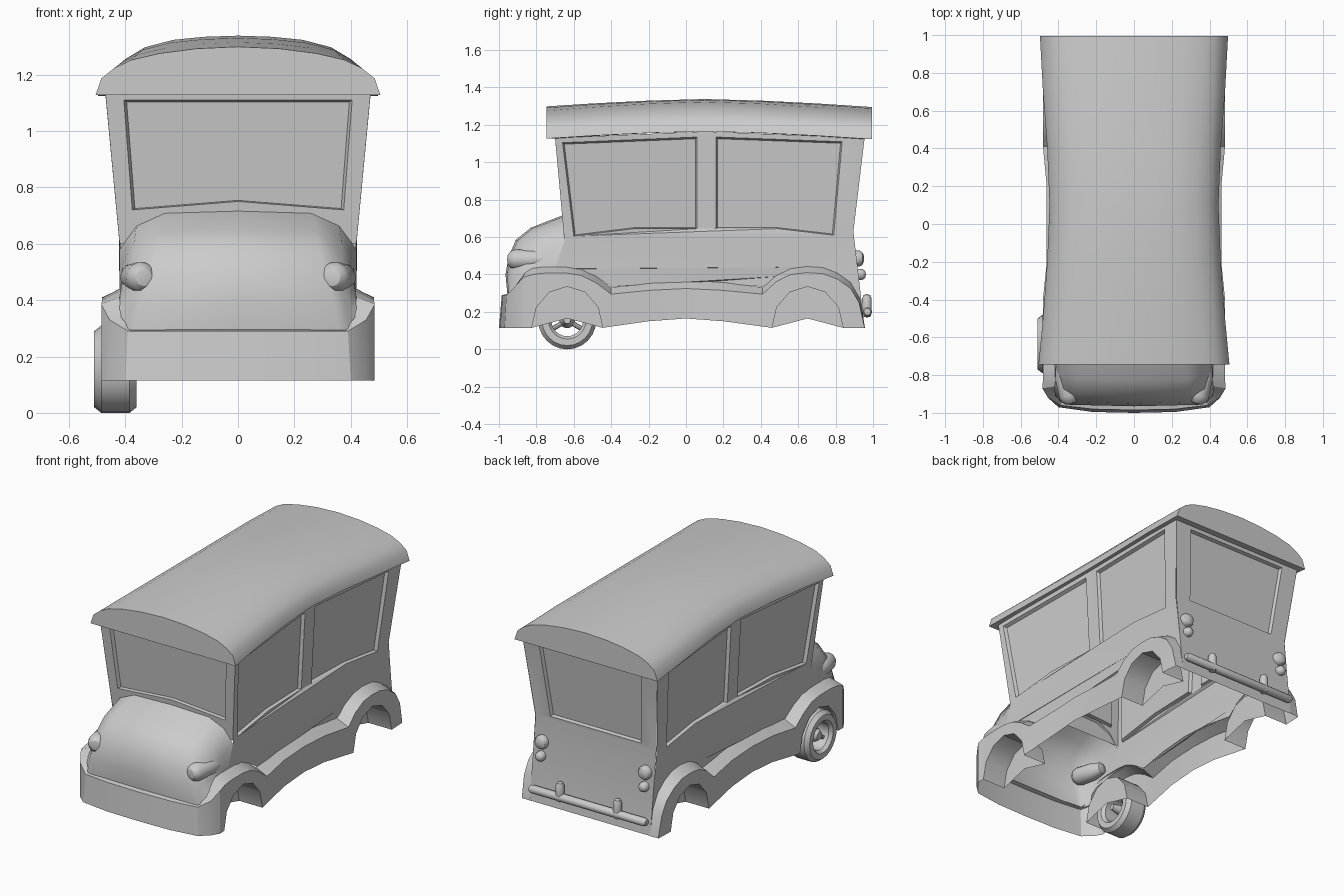
import bpy, bmesh, math
from mathutils import Vector
from mathutils.geometry import tessellate_polygon

if "Cube" in bpy.data.objects:
    bpy.data.objects.remove(bpy.data.objects["Cube"])


def make(name, verts, faces, mirror=False, angle=32, flip=False):
    me = bpy.data.meshes.new(name)
    me.from_pydata([tuple(v) for v in verts], [], faces)
    bm = bmesh.new()
    bm.from_mesh(me)
    bmesh.ops.remove_doubles(bm, verts=bm.verts, dist=0.0005)
    bmesh.ops.recalc_face_normals(bm, faces=bm.faces)
    if flip:
        bmesh.ops.reverse_faces(bm, faces=bm.faces)
    bm.to_mesh(me)
    bm.free()
    me.shade_smooth()
    me.set_sharp_from_angle(angle=math.radians(angle))
    ob = bpy.data.objects.new(name, me)
    bpy.context.collection.objects.link(ob)
    if mirror:
        ob.modifiers.new("mirror", 'MIRROR').merge_threshold = 0.0005
    return ob


def grid(rows):
    n = len(rows[0])
    verts = [p for r in rows for p in r]
    faces = [(i*n+j, i*n+j+1, (i+1)*n+j+1, (i+1)*n+j)
             for i in range(len(rows)-1) for j in range(n-1)]
    return verts, faces


def panel(name, outer, holes, place, mirror=False):
    """Wall with recessed window panes; place(u, v, depth) gives the 3D point."""
    loops = [[Vector((u, v, 0)) for u, v in lp] for lp in [outer] + holes]
    flat = [p for lp in loops for p in lp]
    verts = [place(p.x, p.y, 0) for p in flat]
    faces = [tuple(t) for t in tessellate_polygon(loops)]
    base = len(outer)
    for h in holes:
        n, k = len(h), len(verts)
        cu, cv = sum(p[0] for p in h)/n, sum(p[1] for p in h)/n
        verts += [place(cu+(u-cu)*.975, cv+(v-cv)*.97, .02) for u, v in h]
        faces += [(base+i, base+(i+1) % n, k+(i+1) % n, k+i) for i in range(n)]
        faces.append(tuple(range(k, k+n)))
        base += n
    return make(name, verts, faces, mirror, 15)


def lathe(name, prof, origin, axis, segs=16, mirror=True):
    q = Vector((0, 0, 1)).rotation_difference(Vector(axis).normalized())
    rows = [[Vector(origin) + q @ Vector((r*math.cos(a), r*math.sin(a), h))
             for a in [2*math.pi*i/segs for i in range(segs+1)]] for r, h in prof]
    return make(name, *grid(rows), mirror=mirror)


def body_x(y, z):
    t = max(0, (z-.6)/.525)
    s = max(0, 1-abs(y-.1)/.8)
    return (.42+.05*t)*(1-s) + (.395+.027*t)*s


def rear_y(z):
    return .895 + .06*((z-.63)/.5 if z > .63 else (.63-z)/.515)


# side walls with two windows each
side = [(-.71, .43), (-.65, .58), (-.70, 1.13), (.1, 1.165), (.955, 1.13), (.895, .63),
        (rear_y(.4), .4), (.955, .115), (.88, .35), (.8, .41), (.645, .44), (.5, .39),
        (.41, .335), (.1, .36), (-.4, .335), (-.48, .39), (-.57, .43)]
win1 = [(-.66, 1.105), (.06, 1.135), (.06, .645), (-.28, .645), (-.60, .605)]
win2 = [(.16, 1.135), (.835, 1.11), (.79, .61), (.49, .645), (.16, .645)]
panel("side_wall", side, [win1, win2], lambda u, v, d: (body_x(u, v)-d, u, v), True)

# front and rear walls
panel("windscreen_wall", [(-.42, .6), (-.47, 1.13), (.47, 1.13), (.42, .6)],
      [[(-.405, 1.11), (.405, 1.11), (.375, .72), (0, .75), (-.375, .72)]],
      lambda u, v, d: (u, -.65-.05*(v-.6)/.525+d, v))
panel("rear_wall", [(-.42, .115), (-.42, .63), (-.47, 1.13), (.47, 1.13), (.42, .63), (.42, .115)],
      [[(-.355, 1.10), (.355, 1.10), (.315, .65), (-.315, .65)]],
      lambda u, v, d: (u, rear_y(v)-d, v))

# roof: arched section that narrows and rises toward the middle
ends = [(.508, 1.125), (.487, 1.185), (.44, 1.222), (.38, 1.25), (.28, 1.273), (.15, 1.29), (0, 1.297)]
mids = [(.447, 1.165), (.435, 1.215), (.40, 1.255), (.33, 1.297), (.23, 1.323), (.12, 1.334), (0, 1.338)]
rows = []
for y in (-.745, -.5, -.2, .1, .4, .7, .995):
    t = 1-abs((y-.1)/.87)**1.5
    half = [((a[0]+(b[0]-a[0])*t)*(.975 if y > .9 else 1), y, a[1]+(b[1]-a[1])*t)
            for a, b in zip(ends, mids)]
    rows.append(half + [(-x, yy, z) for x, yy, z in half[-2::-1]])
v, f = grid(rows)
n = len(rows[0])
f += [tuple(range(n)), tuple(range(len(v)-n, len(v)))]
rim = [r[0] for r in rows] + [r[-1] for r in reversed(rows)]
k, m = len(v), len(rim)
v += rim + [(x*.9, .125+(y-.125)*.93, z) for x, y, z in rim]
f += [(k+i, k+(i+1) % m, k+m+(i+1) % m, k+m+i) for i in range(m)]
make("roof", v, f)

# hood: centre point, corner, side and lower edge of each row
hood = [((-.65, .72), .26, (.36, -.65, .665), (.42, -.65, .58), (.42, -.70, .43)),
        ((-.83, .65), .28, (.37, -.80, .60), (.41, -.74, .53), (.42, -.76, .42)),
        ((-.91, .585), .29, (.37, -.87, .54), (.41, -.80, .48), (.42, -.82, .41)),
        ((-.95, .49), .31, (.37, -.91, .46), (.41, -.86, .43), (.42, -.86, .40)),
        ((-.965, .40), .34, (.38, -.93, .38), (.405, -.90, .37), (.42, -.89, .37)),
        ((-.955, .295), .36, (.39, -.94, .295), (.405, -.92, .3), (.42, -.91, .31))]
make("hood", *grid([[(0, c[0], c[1]), (w, c[0]+.008, c[1]-.005), a, b, d]
                    for c, w, a, b, d in hood]), mirror=True, angle=45)

# front bumper running into fenders and sills: inner top, outer top, outer bottom
st = [((0, -.955, .295), (0, -.985, .29), (0, -1, .115)),
      ((.22, -.952, .295), (.22, -.98, .29), (.22, -.995, .115)),
      ((.38, -.94, .295), (.39, -.96, .29), (.40, -.97, .115)),
      ((.415, -.91, .34), (.455, -.92, .33), (.455, -.92, .115)),
      ((.42, -.86, .41), (.485, -.87, .385), (.485, -.87, .115))]
tops1 = [(-.82, .40), (-.76, .407), (-.70, .408), (-.635, .407), (-.56, .395), (-.48, .355), (-.40, .295)]
tops2 = [(.41, .295), (.48, .36), (.56, .40), (.645, .41), (.73, .405), (.81, .375), (.88, .325)]
arches = []


def add_arch(cy, tops):
    pts = []
    for i, (y, z) in enumerate(tops):
        a = math.pi*(1-i/6)
        b = (cy+.19*math.cos(a), .115+.22*math.sin(a))
        pts.append(b)
        st.append(((body_x(y, z)-.005, y, z+.035), (.482, y, z), (.482, *b)))
    arches.append(pts)


add_arch(-.635, tops1)
for y, z, b in ((-.2, .315, .15), (0, .325, .165), (.2, .315, .15)):
    st.append(((body_x(y, z)-.005, y, z+.045), (.462, y, z), (.462, y, b)))
add_arch(.65, tops2)
st.append(((.42, .93, .27), (.48, .925, .25), (.48, .90, .115)))
st.append(((.42, .957, .115), (.475, .955, .115), (.475, .953, .113)))
make("fender_and_bumper", *grid(st), mirror=True, angle=25)

# wheel wells: tunnel plus inner wall
for name, pts in zip(("front_wheel_well", "rear_wheel_well"), arches):
    v, f = grid([[(.482, *p) for p in pts], [(.32, *p) for p in pts]])
    k = len(v)
    cy = (pts[0][0]+pts[-1][0])/2
    v.append((.32, cy, .165))
    f += [(k, 7+i, 8+i) for i in range(6)]
    make(name, v, f, True, flip=True)

# headlights
lathe("headlight", [(0, 0), (.03, .006), (.047, .022), (.055, .045), (.052, .15), (.035, .21), (0, .225)],
      (.332, -.955, .48), (.05, .21, 0))

# tail lights
dome = [(1, 0), (1, .5), (.8, .8), (.45, .96), (0, 1)]
for name, r, z in (("upper_tail_light", .042, .485), ("lower_tail_light", .03, .40)):
    lathe(name, [(r*a, .045*h) for a, h in dome], (.36, rear_y(z)-.005, z), (0, 1, 0))

# rear bumper bar with two uprights
lathe("rear_bar", [(0, 0), (.018, .004), (.025, .02), (.025, .80), (.018, .816), (0, .82)],
      (-.41, .97, .20), (1, 0, 0), 12, False)
lathe("bar_upright", [(0, 0), (.02, .005), (.026, .025), (.026, .1), (.018, .12), (0, .125)],
      (.2, .967, .17), (0, 0, 1), 12)

# single front wheel: tyre, hub and spokes
C = (-.51, -.635, .155)
lathe("tyre", [(.085, .02), (.10, 0), (.135, 0), (.155, .025), (.155, .125), (.135, .15),
               (.10, .15), (.085, .13), (.085, .02)], C, (1, 0, 0), 24, False)
lathe("wheel_hub", [(0, .02), (.025, .025), (.042, .05), (.03, .09), (.018, .15), (0, .15)],
      C, (1, 0, 0), 16, False)
for i in range(3):
    a = math.radians(90+120*i)
    lathe("wheel_spoke", [(.013, .02), (.013, .09)], (C[0]+.055, C[1], C[2]),
          (0, math.cos(a), math.sin(a)), 8, False)
